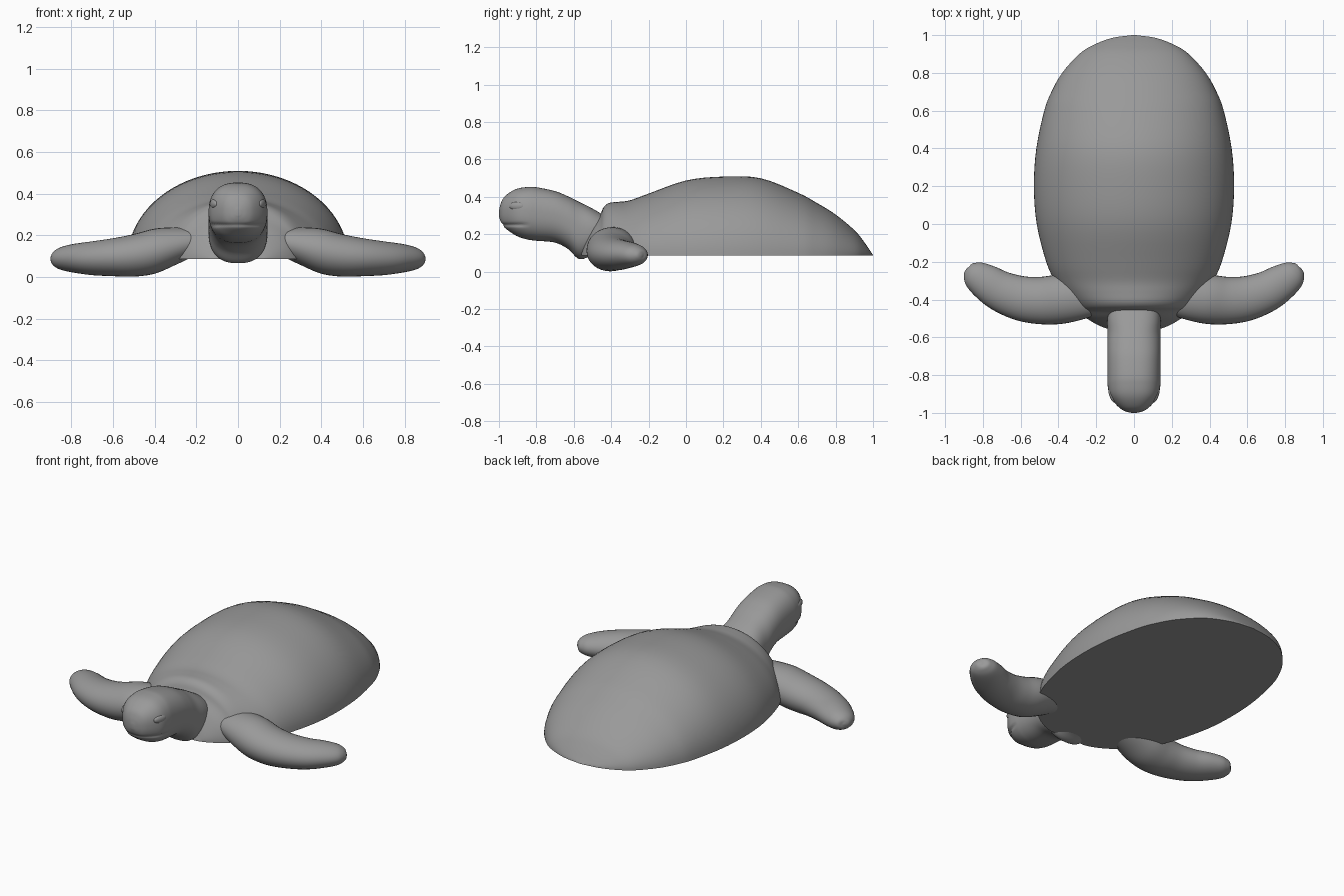
import bpy, bmesh
from math import sin, cos, pi, radians, exp
from mathutils import Vector

if "Cube" in bpy.data.objects:
    bpy.data.objects.remove(bpy.data.objects["Cube"])

grey = bpy.data.materials.new("dark_grey")
grey.diffuse_color = (.32, .32, .32, 1)
grey.use_nodes = True
grey.node_tree.nodes["Principled BSDF"].inputs["Base Color"].default_value = grey.diffuse_color


def smooth_rows(rows, steps):
    # Catmull-Rom interpolation through the key stations
    rows = [Vector(r) for r in rows]
    pts = [rows[0] * 2 - rows[1]] + rows + [rows[-1] * 2 - rows[-2]]
    out = []
    for i in range(1, len(pts) - 2):
        a, b, c, d = pts[i - 1:i + 3]
        for s in range(steps):
            t = s / steps
            out.append(0.5 * (2 * b + (c - a) * t + (2 * a - 5 * b + 4 * c - d) * t * t
                              + (3 * b - a - 3 * c + d) * t ** 3))
    return out + [rows[-1]]


def spow(v, p):
    return abs(v) ** (2 / p) * (1 if v >= 0 else -1)


def loft(name, rings, angle=40):
    bm = bmesh.new()
    loops = [[bm.verts.new(p) for p in ring] for ring in rings]
    n = len(loops[0])
    for a, b in zip(loops, loops[1:]):
        for i in range(n):
            j = (i + 1) % n
            bm.faces.new((a[i], a[j], b[j], b[i]))
    bm.faces.new(loops[0])
    bm.faces.new(loops[-1])
    bmesh.ops.recalc_face_normals(bm, faces=bm.faces)
    me = bpy.data.meshes.new(name)
    bm.to_mesh(me)
    bm.free()
    ob = bpy.data.objects.new(name, me)
    bpy.context.collection.objects.link(ob)
    return finish(ob, angle)


def finish(ob, angle=40):
    ob.data.materials.append(grey)
    bpy.ops.object.select_all(action='DESELECT')
    ob.select_set(True)
    bpy.context.view_layer.objects.active = ob
    bpy.ops.object.shade_smooth_by_angle(angle=radians(angle))
    return ob


def mirror(ob, target):
    m = ob.modifiers.new("mirror", 'MIRROR')
    m.mirror_object = target


# Shell and chest: half-ellipse sections (y, half width, height) on a flat base
shell_keys = [(-.56, .12, .01), (-.54, .18, .08), (-.50, .25, .16), (-.46, .295, .215),
              (-.44, .315, .258), (-.41, .34, .28), (-.36, .38, .286), (-.30, .42, .294),
              (-.20, .465, .33), (0, .515, .40), (.2, .53, .421), (.4, .517, .412),
              (.6, .475, .334), (.7, .437, .28), (.8, .38, .218), (.9, .29, .135),
              (.95, .21, .075), (.985, .115, .024), (1, .01, .002)]
N = 40
rings = []
for y, w, h in smooth_rows(shell_keys, 4):
    rings.append([(w * cos(pi * i / N), y, .087 + h * sin(pi * i / N)) for i in range(N + 1)])
shell = loft("shell", rings)

# Neck and head: rounded-box sections (y, half width, top, bottom)
head_keys = [(-1, .012, .325, .295), (-.992, .045, .36, .27), (-.975, .075, .395, .24),
             (-.94, .108, .425, .212), (-.90, .131, .444, .188), (-.85, .14, .452, .172),
             (-.80, .141, .451, .165), (-.70, .141, .43, .155), (-.63, .141, .402, .12),
             (-.57, .141, .372, .067), (-.50, .141, .337, .087), (-.42, .13, .29, .11)]
rings = []
for y, w, top, bot in smooth_rows(head_keys, 6):
    ring = []
    for i in range(96):
        a = 2 * pi * i / 96
        x = w * spow(cos(a), 2.5)
        z = (top + bot) / 2 + (top - bot) / 2 * spow(sin(a), 2.3)
        # mouth crease around the snout
        fade = min(1, max(0, (-.83 - y) / .06))
        dent = fade * exp(-((z - .25) / .008) ** 2)
        ring.append((x * (1 - .06 * dent), y + .006 * dent, z))
    rings.append(ring)
loft("neck_and_head", rings, 60)

# Eyes: shallow almond bulges
bpy.ops.mesh.primitive_uv_sphere_add(segments=24, ring_count=12, radius=1,
                                     location=(.117, -.905, .35), rotation=(0, 0, radians(-19)))
eye = bpy.context.object
eye.name = "eyes"
eye.scale = (.014, .042, .022)
mirror(finish(eye), shell)

# Front flippers: oval sections swept on a backward curve (x, y, z, half width, half thickness)
flipper_keys = [(.20, -.38, .17, .10, .065), (.30, -.39, .148, .12, .09), (.40, -.40, .124, .13, .108),
                (.50, -.405, .104, .125, .102), (.60, -.393, .095, .118, .091),
                (.70, -.358, .09, .108, .081), (.78, -.31, .09, .096, .07),
                (.84, -.27, .089, .077, .056), (.868, -.251, .088, .055, .041),
                (.882, -.242, .087, .033, .025), (.887, -.238, .087, .006, .005)]
rows = smooth_rows(flipper_keys, 5)
rings = []
for k, r in enumerate(rows):
    d = rows[min(k + 1, len(rows) - 1)] - rows[max(k - 1, 0)]
    side = Vector((-d[1], d[0], 0)).normalized()
    c = Vector(r[:3])
    rings.append([c + side * r[3] * cos(2 * pi * i / 32) + Vector((0, 0, r[4] * sin(2 * pi * i / 32)))
                  for i in range(32)])
mirror(loft("front_flippers", rings, 60), shell)
